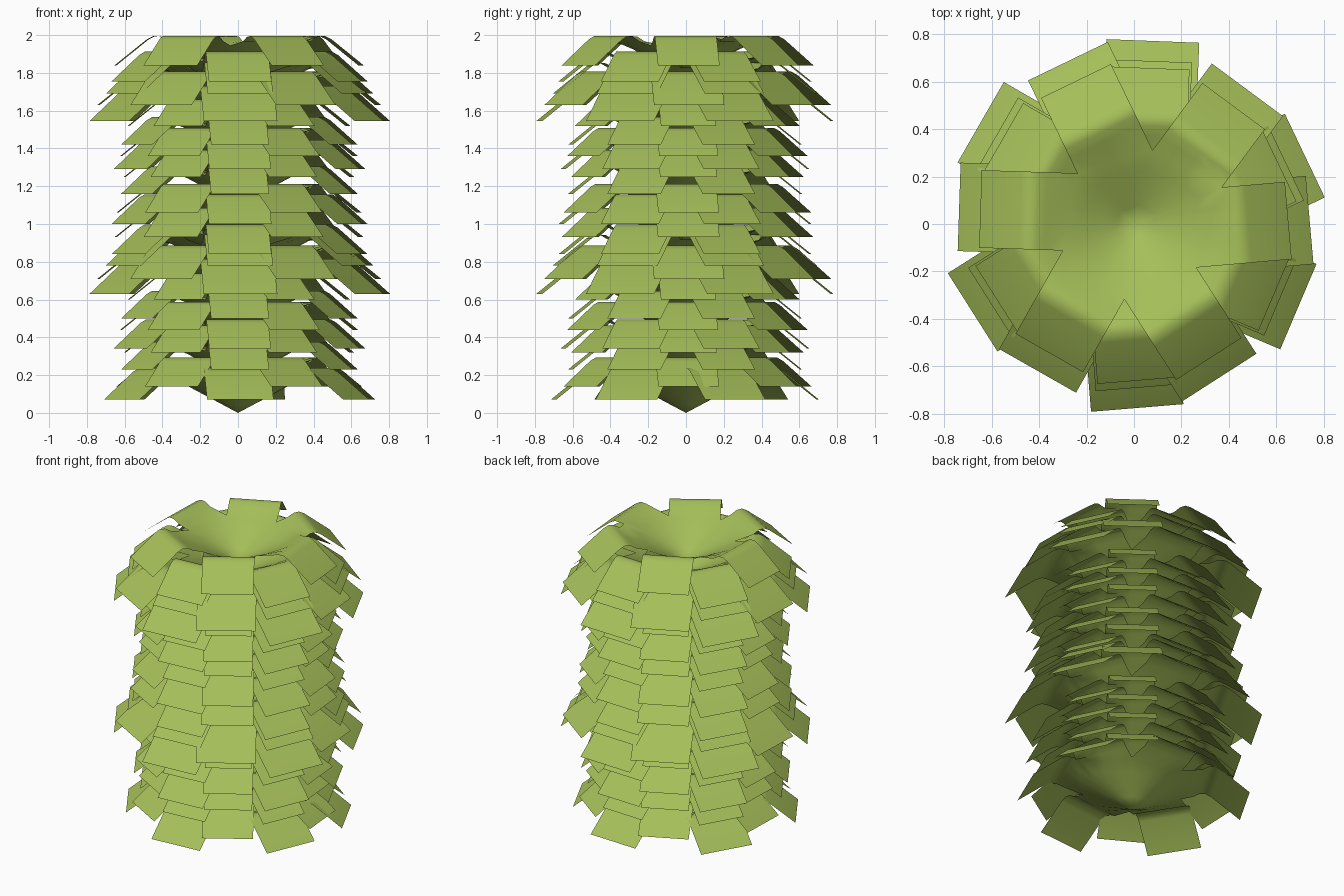
import bpy, bmesh, math
from mathutils import Vector

if "Cube" in bpy.data.objects:
    bpy.data.objects.remove(bpy.data.objects["Cube"])

green = bpy.data.materials.new("leaf green")
green.diffuse_color = (0.38, 0.52, 0.10, 1)
green.use_nodes = True
green.node_tree.nodes["Principled BSDF"].inputs["Base Color"].default_value = green.diffuse_color

HALF = 0.164                      # half width of a flap
SHIFT = 0.042                     # sideways pinwheel shift of each flap
TIP, TIP_Z = 0.65, 0.065          # tip distance and height above the centre
FOLD = [(0.37, 0.192), (0.41, 0.216), (0.445, 0.22), (0.48, 0.202), (TIP, TIP_Z)]
STEP = 62.3                       # degrees between flaps, last gap is narrower
COLS, ROWS = 4, 4


def direction(degrees):
    a = math.radians(degrees)
    return Vector((math.cos(a), math.sin(a)))


def meet(s1, d1, s2, d2):
    """Point where two flap edges cross (p.s1 = d1 and p.s2 = d2)."""
    det = s1.x * s2.y - s1.y * s2.x
    return Vector(((d1 * s2.y - d2 * s1.y) / det, (s1.x * d2 - s2.x * d1) / det))


def whorl(name, turn, tip_radius, tip_height):
    """Six folded flaps around a funnel, scaled to the tip radius."""
    s = tip_radius / TIP
    base_z = tip_height - TIP_Z * s
    bm = bmesh.new()
    angles = [turn - STEP * i for i in range(6)]
    sides = [direction(a + 90) for a in angles]
    # notch on the counter-clockwise side of every flap
    notches = [meet(sides[i], HALF - SHIFT, sides[i - 1], -HALF - SHIFT) for i in range(6)]
    for i in range(6):
        axis, side = direction(angles[i]), sides[i]
        left, right = notches[i], notches[(i + 1) % 6]
        rows = []
        for k in range(ROWS + 1):                      # funnel
            pts = [right.lerp(left, c / COLS) * (k / ROWS) for c in range(COLS + 1)]
            rows.append([(p.x, p.y, 0.53 * p.length) for p in pts])
        for d, z in FOLD:                              # rounded fold and drooping tip
            if d < max(left.dot(axis), right.dot(axis)) + 0.01:
                continue
            pts = [axis * d + side * (HALF * (2 * c / COLS - 1) - SHIFT) for c in range(COLS + 1)]
            rows.append([(p.x, p.y, z) for p in pts])
        grid = [[bm.verts.new((x * s, y * s, z * s + base_z)) for x, y, z in r] for r in rows]
        for r0, r1 in zip(grid, grid[1:]):
            for c in range(COLS):
                bm.faces.new((r0[c], r1[c], r1[c + 1], r0[c + 1]))
    bmesh.ops.remove_doubles(bm, verts=bm.verts, dist=0.0005)
    bmesh.ops.dissolve_degenerate(bm, edges=bm.edges, dist=0.0001)
    bmesh.ops.recalc_face_normals(bm, faces=bm.faces)
    if sum(f.normal.z for f in bm.faces) < 0:
        bmesh.ops.reverse_faces(bm, faces=bm.faces)
    mesh = bpy.data.meshes.new(name)
    bm.to_mesh(mesh)
    bm.free()
    mesh.materials.append(green)
    ob = bpy.data.objects.new(name, mesh)
    bpy.context.collection.objects.link(ob)
    bpy.context.view_layer.objects.active = ob
    ob.select_set(True)


# Stack of whorls: (tip height, tip radius) for the two alternating turns
side_layers = [(1.84, 0.65), (1.63, 0.74), (1.52, 0.58), (1.36, 0.62), (1.25, 0.60), (1.06, 0.64),
               (0.93, 0.65), (0.71, 0.74), (0.60, 0.58), (0.44, 0.62), (0.32, 0.60), (0.14, 0.64)]
front_layers = [(1.755, 0.66), (1.69, 0.69), (1.545, 0.775), (1.42, 0.61), (1.29, 0.65), (1.16, 0.61),
                (1.00, 0.66), (0.84, 0.66), (0.78, 0.69), (0.63, 0.775), (0.50, 0.61), (0.34, 0.65),
                (0.23, 0.61), (0.07, 0.70)]
for n, (z, r) in enumerate(side_layers):
    whorl(f"side_leaf_whorl_{n + 1}", 5, r, z)
for n, (z, r) in enumerate(front_layers):
    whorl(f"front_leaf_whorl_{n + 1}", -23, r, z)

bpy.ops.object.shade_smooth_by_angle(angle=math.radians(60))
